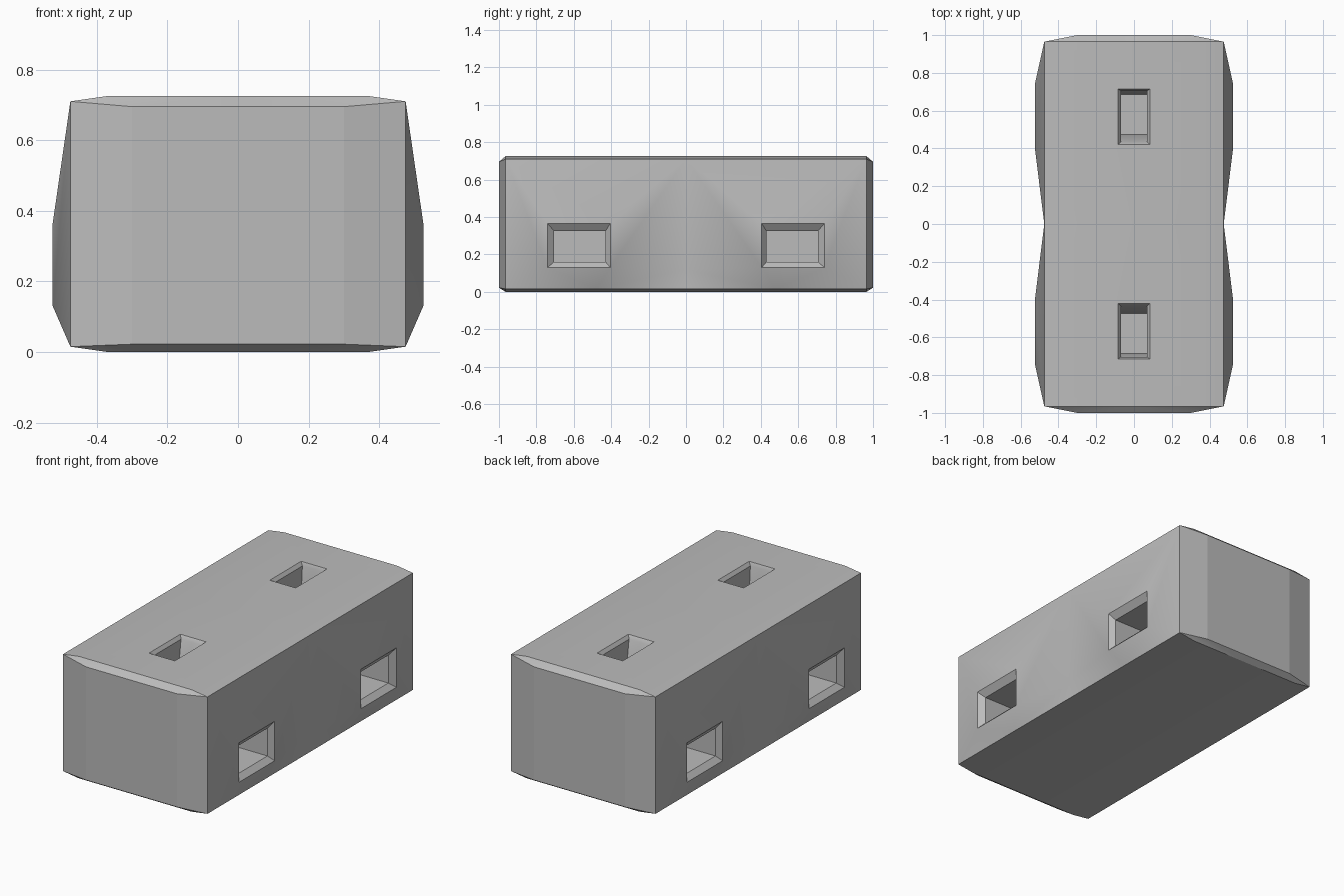
import bpy, bmesh, math

cube = bpy.data.objects.get("Cube")
if cube:
    bpy.data.objects.remove(cube, do_unlink=True)

grey = bpy.data.materials.new("plain grey")
grey.use_nodes = True
colour = (0.5, 0.5, 0.5, 1)
grey.diffuse_color = colour
grey.node_tree.nodes["Principled BSDF"].inputs["Base Color"].default_value = colour

bm = bmesh.new()


def face(*points):
    """Add a face to all four quarters of the block."""
    for sx in (1, -1):
        for sy in (1, -1):
            bm.faces.new([bm.verts.new((x * sx, y * sy, z)) for x, y, z in points])


def loft(rings, closed=True):
    """Join matching rings of points with quads and cap the last one."""
    for r, s in zip(rings, rings[1:]):
        for i in range(len(r) if closed else len(r) - 1):
            j = (i + 1) % len(r)
            face(r[i], r[j], s[j], s[i])
    face(*rings[-1])


# Main dimensions
HIGH, RAIL_TOP, RAIL_LOW = 0.725, 0.71, 0.015
CROWN, RAIL, END, TIP = 0.37, 0.475, 0.965, 1.0
NOSE, NOSE_TOP, NOSE_LOW = 0.3, 0.695, 0.022


# Top pocket: half rings, mirrored across the middle
def top_ring(x, y0, y1, z):
    return [(0, y0, z), (x, y0, z), (x, y1, z), (0, y1, z)]


lip = top_ring(0.085, 0.42, 0.715, HIGH)
loft([lip, top_ring(0.07, 0.435, 0.705, HIGH - 0.02),
      top_ring(0.07, 0.475, 0.685, HIGH - 0.3)], closed=False)

# Top panel around the pocket
panel = top_ring(CROWN, 0, END, HIGH)
for i in range(3):
    face(panel[i], panel[i + 1], lip[i + 1], lip[i])

# Shoulders, end chamfers and corners, above and below
for flat, rail, nose in ((HIGH, RAIL_TOP, NOSE_TOP), (0, RAIL_LOW, NOSE_LOW)):
    a, b, c = (CROWN, END, flat), (RAIL, END, rail), (NOSE, TIP, nose)
    shoulder = [a, b, (RAIL, 0, rail), (CROWN, 0, flat)]
    if flat == 0:
        shoulder.insert(2, (RAIL, 0.48, rail))
    face(*shoulder)
    face((0, END, flat), a, c, (0, TIP, nose))
    face(a, b, c)

# Underside and ends
face((0, 0, 0), (CROWN, 0, 0), (CROWN, END, 0), (0, END, 0))
face((0, TIP, NOSE_TOP), (NOSE, TIP, NOSE_TOP), (NOSE, TIP, NOSE_LOW), (0, TIP, NOSE_LOW))
face((NOSE, TIP, NOSE_TOP), (RAIL, END, RAIL_TOP), (RAIL, END, RAIL_LOW), (NOSE, TIP, NOSE_LOW))


# Side pocket
def side_ring(x, y0, y1, z0, z1):
    return [(x, y0, z0), (x, y1, z0), (x, y1, z1), (x, y0, z1)]


frame = side_ring(0.525, 0.405, 0.74, 0.13, 0.365)
loft([frame, side_ring(0.495, 0.43, 0.705, 0.16, 0.325),
      side_ring(0.22, 0.43, 0.705, 0.16, 0.325)])

# Side skin swelling out to the pocket frame
p, q, r, s = frame
low_mid, low_in, low_end = [(RAIL, y, RAIL_LOW) for y in (0, 0.48, END)]
top_mid, top_end = [(RAIL, y, RAIL_TOP) for y in (0, END)]
waist = (RAIL, 0, 0.12)
face(low_mid, low_in, waist)
face(waist, low_in, p)
face(p, low_in, q)
face(low_in, low_end, q)
face(q, low_end, top_end, r)
face(r, top_end, s)
face(s, top_end, top_mid)
face(top_mid, waist, p, s)

bmesh.ops.remove_doubles(bm, verts=bm.verts, dist=0.0005)
bmesh.ops.recalc_face_normals(bm, faces=bm.faces)
mesh = bpy.data.meshes.new("block_body")
bm.to_mesh(mesh)
bm.free()
body = bpy.data.objects.new("block_body", mesh)
bpy.context.collection.objects.link(body)
mesh.materials.append(grey)

# Soft sides, flat ends
bpy.ops.object.select_all(action='DESELECT')
body.select_set(True)
bpy.context.view_layer.objects.active = body
bpy.ops.object.shade_smooth_by_angle(angle=math.radians(30))
for poly in mesh.polygons:
    if abs(poly.normal.y) > 0.9 and abs(poly.center.y) > END:
        poly.use_smooth = False
